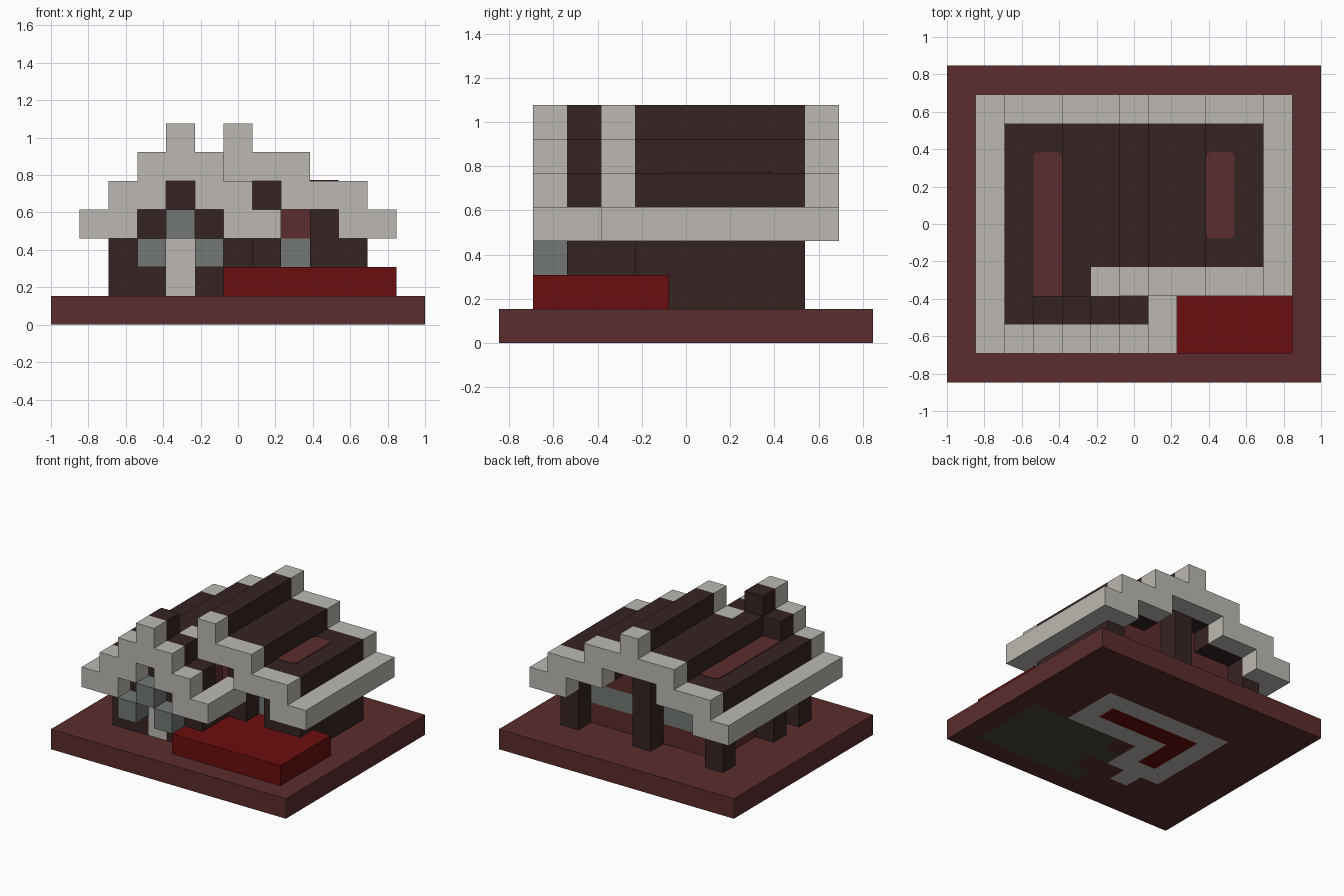
import bpy
import bmesh
from mathutils import Vector

if "Cube" in bpy.data.objects:
    bpy.data.objects.remove(bpy.data.objects["Cube"], do_unlink=True)

NX, NY = 13, 11
U = 2 / NX                                # size of one building block


def material(name, r, g, b):
    rgb = [(c / 255 / 12.92) if c < 10 else ((c / 255 + 0.055) / 1.055) ** 2.4 for c in (r, g, b)]
    m = bpy.data.materials.new(name)
    m.use_nodes = True
    m.diffuse_color = (*rgb, 1)
    m.node_tree.nodes["Principled BSDF"].inputs["Base Color"].default_value = (*rgb, 1)
    return m


STONE = material("pale stone", 188, 185, 178)
DARK = material("dark wood", 54, 35, 36)
BROWN = material("red brown", 91, 44, 46)
RED = material("deep red", 106, 13, 14)
GLASS = material("grey glass", 115, 121, 117)
EARTH = material("earth", 72, 68, 56)


def pos(i, j, k):
    """Block grid corner to model space."""
    return Vector(((i - NX / 2) * U, (j - NY / 2) * U, k * U))


def finish(name, bm, *mats):
    bmesh.ops.recalc_face_normals(bm, faces=bm.faces[:])
    mesh = bpy.data.meshes.new(name)
    bm.to_mesh(mesh)
    bm.free()
    for m in mats:
        mesh.materials.append(m)
    obj = bpy.data.objects.new(name, mesh)
    bpy.context.collection.objects.link(obj)
    return obj


def box(name, mat, xs, ys, zs, rounded=0):
    """Box over inclusive block ranges, optionally with rounded upright edges."""
    lo = pos(xs[0], ys[0], zs[0])
    hi = pos(xs[1] + 1, ys[1] + 1, zs[1] + 1)
    bm = bmesh.new()
    bmesh.ops.create_cube(bm, size=1)
    for v in bm.verts:
        v.co = (lo + hi) / 2 + v.co * (hi - lo)
    if rounded:
        upright = [e for e in bm.edges if abs(e.verts[0].co.z - e.verts[1].co.z) > 1e-5]
        bmesh.ops.bevel(bm, geom=upright, offset=rounded, segments=4, profile=0.5, affect='EDGES')
    return finish(name, bm, mat)


def roof(name, mat, tiers, first, last, ys):
    """Extrude a stepped band; tiers give (bottom, top) levels per column."""
    cols = [(i, *tiers[i - 1]) for i in range(first, last + 1)]
    path = []
    for i, b, t in cols:
        path += [(i, b), (i + 1, b)]
    for i, b, t in reversed(cols):
        path += [(i + 1, t), (i, t)]
    path = [p for n, p in enumerate(path) if p != path[n - 1]]
    bm = bmesh.new()
    face = bm.faces.new([bm.verts.new(pos(x, ys[0], z)) for x, z in path])
    out = bmesh.ops.extrude_face_region(bm, geom=[face])
    depth = Vector((0, (ys[1] + 1 - ys[0]) * U, 0))
    bmesh.ops.translate(bm, vec=depth, verts=[g for g in out["geom"] if isinstance(g, bmesh.types.BMVert)])
    return finish(name, bm, mat)


# Base slab, with the foundation plan showing on its underside
def underside(i, j):
    if (4 <= i <= 8 and j == 6) or (i == 4 and 4 <= j <= 6):
        return 2
    if (3 <= i <= 9 and 5 <= j <= 7) or (3 <= i <= 5 and 3 <= j <= 7) or (i, j) == (4, 2):
        return 1
    wing_post = i == 6 and j in (2, 4)
    return 3 if 6 <= i <= 11 and 1 <= j <= 4 and not wing_post else 0


bm = bmesh.new()
bmesh.ops.create_grid(bm, x_segments=NX, y_segments=NY, size=1)
for v in bm.verts:
    v.co.y *= NY / NX
for f in bm.faces:
    c = f.calc_center_median()
    f.material_index = underside(int(c.x / U + NX / 2), int(c.y / U + NY / 2))
bottom = bm.faces[:]
rim = [e for e in bm.edges if e.is_boundary]
walls = bmesh.ops.extrude_edge_only(bm, edges=rim)["geom"]
top_verts = [g for g in walls if isinstance(g, bmesh.types.BMVert)]
bmesh.ops.translate(bm, vec=(0, 0, U), verts=top_verts)
bmesh.ops.holes_fill(bm, edges=[e for e in bm.edges if e.is_boundary], sides=0)
for f in bm.faces:
    if f not in bottom:
        f.material_index = 0
finish("base", bm, BROWN, STONE, RED, EARTH)

# Porch deck
box("porch_deck", RED, (6, 11), (1, 4), (1, 1))

# Roof bands: level of underside and top for each column
half = [(3, 4), (3, 5), (4, 5), (4, 6), (5, 6)]
MAIN = half + [(5, 7)] + half[::-1]
side = [(3, 4), (3, 5), (4, 6)]
WING = side + [(5, 7)] + side[::-1]

roof("main_roof", DARK, MAIN, 2, 10, (4, 8))
roof("main_roof_link", DARK, MAIN, 2, 4, (3, 3))
roof("wing_roof", DARK, WING, 2, 6, (2, 2))
roof("back_gable_trim", STONE, MAIN, 1, 11, (9, 9))
roof("main_front_gable_trim", STONE, MAIN, 5, 11, (3, 3))
roof("wing_front_gable_trim", STONE, WING, 1, 7, (1, 1))
box("right_eave", STONE, (1, 1), (2, 8), (3, 3))
box("left_eave", STONE, (11, 11), (4, 8), (3, 3))
box("wing_eave", STONE, (7, 7), (2, 3), (3, 3))

# Thin inlays on the roof above the side walls
for name, i, ys in (("right_roof_inlay", 3, (2, 7)), ("left_roof_inlay", 9, (5, 7))):
    inlay = box(name, BROWN, (i, i), ys, (4.95, 4 + 0.03), 0.03)

# Banded walls: brown, glass, brown
panels = {"back_wall": ((3, 9), (7, 7)), "right_wall": ((3, 3), (3, 6)),
          "porch_wall": ((6, 8), (5, 5)), "wing_inner_wall": ((5, 5), (3, 5)),
          "left_wall": ((9, 9), (5, 6))}
for name, (xs, ys) in panels.items():
    box(name + "_lower", BROWN, xs, ys, (1, 1))
    box(name + "_window", GLASS, xs, ys, (2, 2))
    box(name + "_upper", BROWN, xs, ys, (3, 3))
box("back_gable_wall", BROWN, (5, 7), (7, 7), (4, 4))
box("porch_gable_wall", BROWN, (5, 7), (5, 5), (4, 4))

# Dark timber posts and solid walls
for i in (2, 10):
    box("back_corner_post", DARK, (i, i), (8, 8), (1, 2))
box("back_middle_post", DARK, (6, 6), (8, 8), (1, 4))
box("right_middle_post", DARK, (2, 2), (4, 4), (1, 2))
box("left_side_wall", DARK, (10, 10), (5, 7), (1, 2))
box("porch_corner_post", DARK, (10, 10), (4, 4), (2, 2))
box("porch_outer_post", DARK, (9, 9), (4, 4), (2, 3))
box("porch_inner_post", DARK, (7, 7), (4, 4), (2, 4))
box("wing_side_wall", DARK, (6, 6), (2, 4), (2, 2))
box("wing_corner_post", DARK, (2, 2), (2, 2), (1, 2))
for i in (3, 5):
    box("wing_front_wall", DARK, (i, i), (2, 2), (1, 3))
box("wing_front_lintel", DARK, (4, 4), (2, 2), (3, 4))

# Door and the glass blocks around it
box("door", STONE, (4, 4), (2, 2), (1, 2))
for i, k in ((3, 2), (4, 3), (5, 2)):
    box("door_glass_block", GLASS, (i, i), (1, 1), (k, k))
